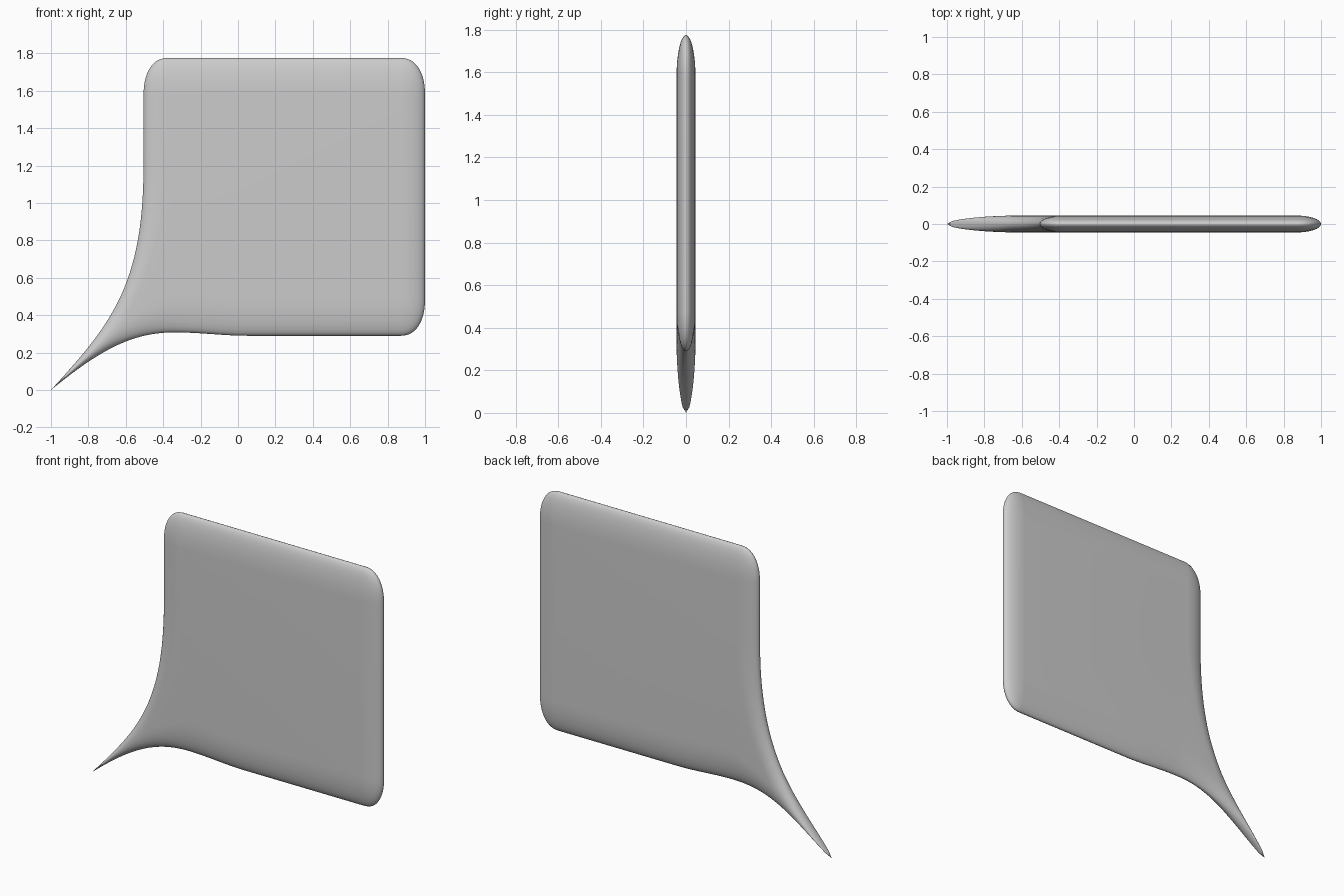
import bpy, bmesh
from math import sin, cos, pi, sqrt
from mathutils import Vector as V

if "Cube" in bpy.data.objects:
    bpy.data.objects.remove(bpy.data.objects["Cube"])

L, R, B, T = -0.505, 1.0, 0.29, 1.775    # body bounds
EX, EZ, H = 0.13, 0.2, 0.045             # edge rounding in x, z; half thickness
RINGS, N = 8, 16


def bez(p, t):
    a, b, c, d = (V(q) for q in p)
    s = 1 - t
    return a*s**3 + b*3*s*s*t + c*3*s*t*t + d*t**3


left = [(-1, 0), (-0.68, 0.35), (L, 0.56), (L, 1.2)]
under = [(-1, 0), (-0.72, 0.23), (-0.55, 0.31), (-0.33, 0.308)]
US, UL = 0.58, 0.45                      # where the tail opens into the body


def side(curve, other, u0, v0, end):
    """Outline point, inner point and height along one flank, from the tip."""
    out = []
    for k in range(N + 1):
        f = k / N
        p = bez(curve, u0*f)
        out.append((p, (p + bez(other, v0*f))/2, H*sqrt(1 - (1 - f)**2)))
    off = out[-1][1] - out[-1][0]
    for k in range(1, N + 1):
        p = bez(curve, u0 + (1 - u0)*k/N)
        out.append((p, p + off.lerp(V(end), k/N), H))
    return out


def corner(cx, cz, a0):
    """Clockwise quarter of a superellipse around a fixed inner point."""
    out = []
    for k in range(N + 1):
        a = a0 - pi/2*k/N
        c, s = cos(a), sin(a)
        f = lambda w: (1 if w > 0 else -1)*abs(w)**(2/2.25)
        out.append((V((cx + EX*f(c), cz + EZ*f(s))), V((cx, cz)), H))
    return out


# full outline, clockwise from the tail tip
loop = side(left, under, UL, US, (EX, 0))
loop += corner(L + EX, T - EZ, pi)
loop += corner(R - EX, T - EZ, pi/2)
loop += corner(R - EX, B + EZ, 0)[:]
for k in range(8):                       # gentle swell on the underside
    f = k/8
    p = V((0.05 - 0.38*f, B + 0.018*f*f*(3 - 2*f)))
    loop.append((p, p + V((0, EZ)), H))
loop += side(under, left, US, UL, (0, EZ))[:0:-1]

# rounded rim lofted to flat faces, front and back
bm = bmesh.new()
rim = [bm.verts.new((p.x, 0, p.y)) for p, q, h in loop]
n = len(loop)
for sgn in (-1, 1):
    prev = rim
    for j in range(1, RINGS + 1):
        a = pi/2*j/RINGS
        ring = []
        for p, q, h in loop:
            m = p.lerp(q, 1 - cos(a))
            ring.append(bm.verts.new((m.x, sgn*h*sin(a), m.y)))
        for i in range(n):
            k = (i + 1) % n
            bm.faces.new((prev[i], prev[k], ring[k], ring[i]))
        prev = ring
    # flat panel between the places where the tail opens
    panel, last = [], None
    for v in prev[N:n - N]:
        if last is None or (v.co - last).length > 1e-4:
            panel.append(v)
            last = v.co
    bm.faces.new(panel)
bmesh.ops.remove_doubles(bm, verts=bm.verts, dist=1e-4)
bmesh.ops.recalc_face_normals(bm, faces=bm.faces)
me = bpy.data.meshes.new("speech_bubble")
bm.to_mesh(me)
bm.free()
ob = bpy.data.objects.new("speech_bubble", me)
bpy.context.collection.objects.link(ob)
for f in me.polygons:
    f.use_smooth = True
